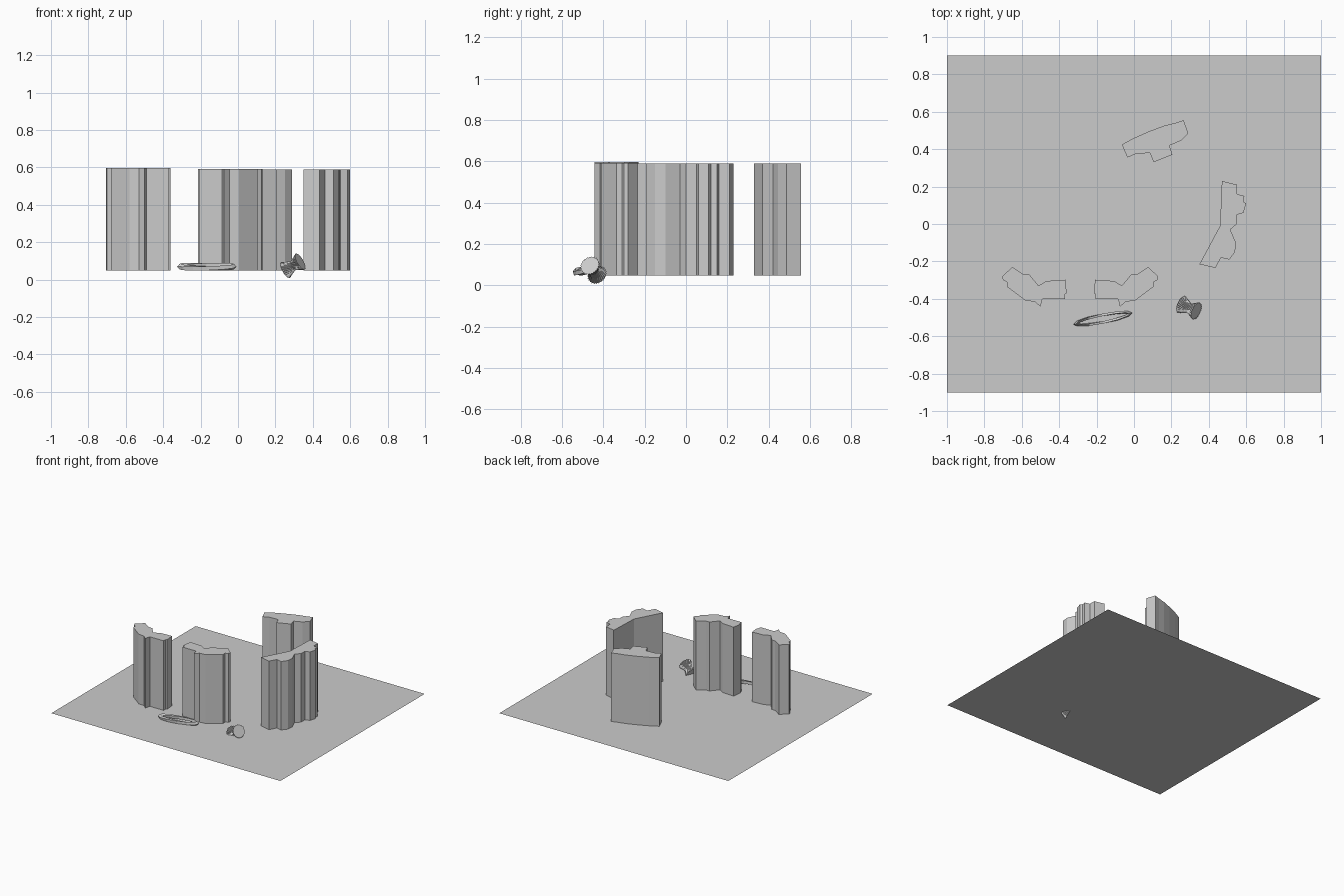
import bpy, bmesh
from math import cos, sin, pi, radians
from mathutils import Vector, Matrix

if "Cube" in bpy.data.objects:
    bpy.data.objects.remove(bpy.data.objects["Cube"])

FLOOR = 0.048


def finish(name, bm):
    bmesh.ops.recalc_face_normals(bm, faces=bm.faces)
    me = bpy.data.meshes.new(name)
    bm.to_mesh(me)
    bm.free()
    ob = bpy.data.objects.new(name, me)
    bpy.context.collection.objects.link(ob)
    return ob


def tower(name, outline, top):
    bm = bmesh.new()
    low = [bm.verts.new((x, y, FLOOR)) for x, y in outline]
    high = [bm.verts.new((x, y, top)) for x, y in outline]
    n = len(outline)
    bm.faces.new(low)
    bm.faces.new(high)
    for i in range(n):
        j = (i + 1) % n
        bm.faces.new((low[i], low[j], high[j], high[i]))
    return finish(name, bm)


def loft(bm, rings, closed=False):
    count = len(rings)
    for a in range(count if closed else count - 1):
        r, s = rings[a], rings[(a + 1) % count]
        for i in range(len(r)):
            j = (i + 1) % len(r)
            bm.faces.new((r[i], r[j], s[j], s[i]))


# ground sheet
bm = bmesh.new()
bm.faces.new([bm.verts.new((x, y, FLOOR)) for x, y in
              ((-1, -0.9), (1, -0.9), (1, 0.9), (-1, 0.9))])
finish("ground_sheet", bm)

# front pair of bent towers, mirrored
bent = [(-0.65, -0.23), (-0.705, -0.28), (-0.70, -0.30), (-0.68, -0.31),
        (-0.68, -0.335), (-0.58, -0.41), (-0.53, -0.415), (-0.50, -0.443),
        (-0.49, -0.40), (-0.37, -0.40), (-0.37, -0.375), (-0.36, -0.37),
        (-0.367, -0.298), (-0.47, -0.305), (-0.51, -0.33), (-0.56, -0.27),
        (-0.59, -0.27)]
tower("front_left_tower", bent, 0.597)
tower("front_middle_tower", [(-0.575 - x, y) for x, y in bent], 0.592)

# back tower
tower("back_tower", [
    (0.265, 0.555), (0.29, 0.485), (0.25, 0.445), (0.19, 0.42), (0.205, 0.37),
    (0.105, 0.33), (0.085, 0.38), (0.01, 0.375), (-0.035, 0.355),
    (-0.065, 0.425), (0.0, 0.46), (0.08, 0.495), (0.16, 0.525), (0.22, 0.54)], 0.589)

# right tower
tower("right_tower", [
    (0.47, 0.23), (0.55, 0.21), (0.55, 0.16), (0.59, 0.15), (0.585, 0.12),
    (0.60, 0.11), (0.585, 0.06), (0.55, 0.05), (0.55, 0.0), (0.515, -0.03),
    (0.545, -0.10), (0.54, -0.15), (0.51, -0.19), (0.465, -0.18),
    (0.435, -0.235), (0.35, -0.215), (0.46, -0.01)], 0.589)

# pleated, pinched and twisted spool
a, b = Vector((0.253, -0.43, 0.051)), Vector((0.333, -0.465, 0.096))
q = (b - a).to_track_quat('Z', 'Y')
bm = bmesh.new()
rings = []
for t, rad in ((0, 0.05), (0.25, 0.037), (0.5, 0.027), (0.75, 0.037), (1, 0.05)):
    ring = []
    for i in range(48):
        ang = 2 * pi * i / 48 + t * 0.9
        r = rad * (1.0 if i % 2 else 0.9)
        ring.append(bm.verts.new(a.lerp(b, t) + q @ Vector((r * cos(ang), r * sin(ang), 0))))
    rings.append(ring)
loft(bm, rings)
bm.faces.new(rings[0])
bm.faces.new(rings[-1])
finish("twisted_spool", bm)

# flat faceted ring lying in front
bm = bmesh.new()
rings = []
turn = Matrix.Rotation(radians(11), 3, 'Z')
for i in range(12):
    ang = 2 * pi * i / 12
    ring = []
    for k in range(4):
        p = 2 * pi * k / 4 + ang / 2
        w = 0.009 * cos(p)
        v = turn @ Vector(((0.148 + 1.5 * w) * cos(ang), (0.02 + w) * sin(ang), 0))
        z = 0.069 + 0.015 * sin(p) + 0.009 * sin(ang)
        ring.append(bm.verts.new((v.x - 0.167, v.y - 0.506, z)))
    rings.append(ring)
# half-turn twist: join last ring with a two-step shift
loft(bm, rings)
first = rings[0][2:] + rings[0][:2]
loft(bm, [rings[-1], first])
finish("flat_twisted_ring", bm)
